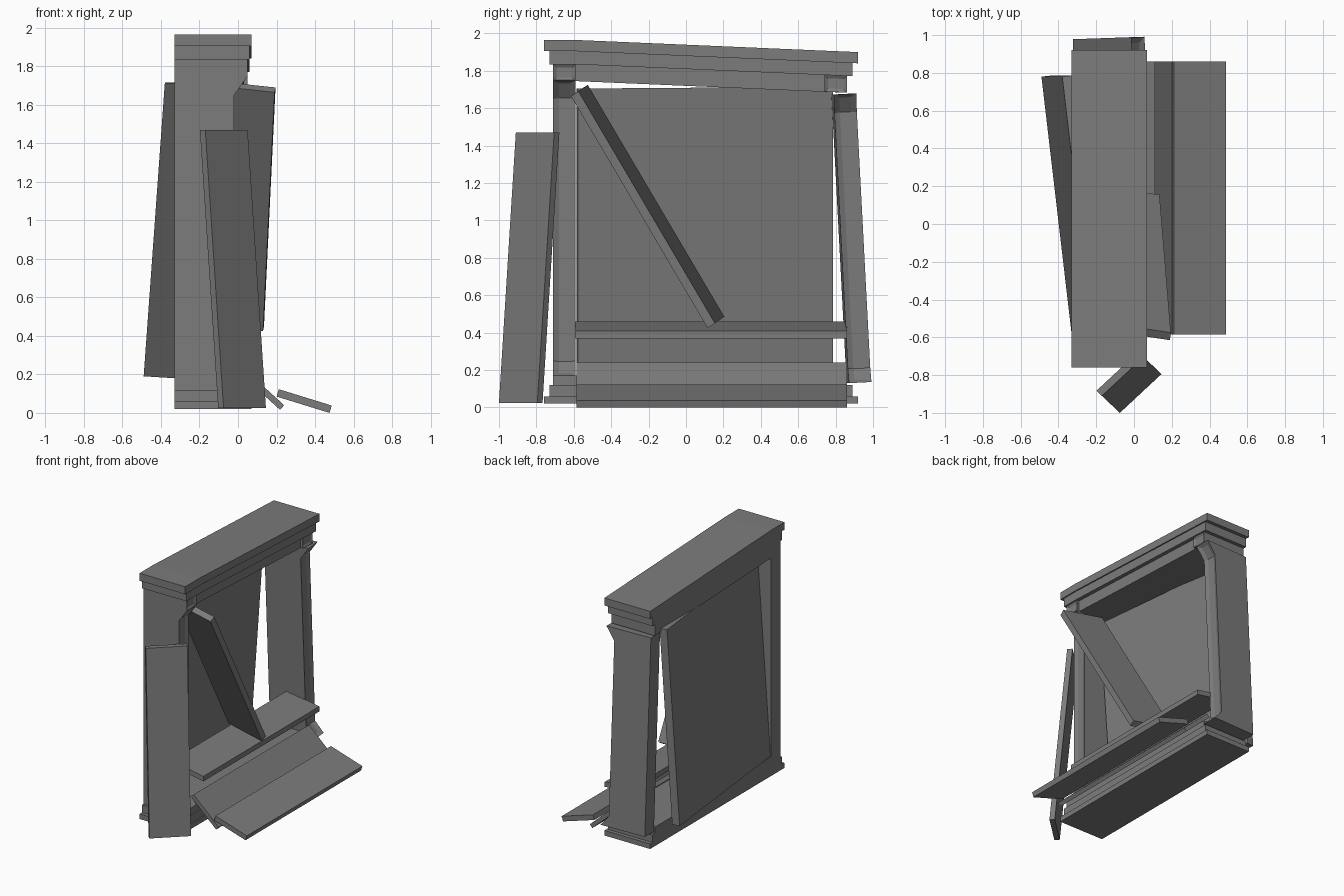
import bpy, bmesh, math
from mathutils import Vector, Matrix

if "Cube" in bpy.data.objects:
    bpy.data.objects.remove(bpy.data.objects["Cube"])

GREY = (0.2, 0.2, 0.2, 1)
mat = bpy.data.materials.new("worn grey")
mat.use_nodes = True
mat.diffuse_color = GREY
mat.node_tree.nodes["Principled BSDF"].inputs["Base Color"].default_value = GREY

BACK = -0.33


def finish(name, bm):
    bmesh.ops.recalc_face_normals(bm, faces=bm.faces)
    mesh = bpy.data.meshes.new(name)
    bm.to_mesh(mesh)
    bm.free()
    mesh.materials.append(mat)
    ob = bpy.data.objects.new(name, mesh)
    bpy.context.collection.objects.link(ob)
    return ob


def prism(profile, offset):
    """Extrude a closed 3D profile along an offset."""
    bm = bmesh.new()
    face = bm.faces.new([bm.verts.new(p) for p in profile])
    out = bmesh.ops.extrude_face_region(bm, geom=[face], use_keep_orig=True)
    moved = [g for g in out["geom"] if isinstance(g, bmesh.types.BMVert)]
    bmesh.ops.translate(bm, verts=moved, vec=offset)
    bmesh.ops.recalc_face_normals(bm, faces=bm.faces)
    return bm


def plank(name, corner, along, across, thick):
    """Skewed board from one corner and three edge vectors."""
    c, u, v = Vector(corner), Vector(along), Vector(across)
    return finish(name, prism([c, c + u, c + u + v, c + v], Vector(thick)))


def panel_inset(bm, border, depth):
    """Sink a panel into the faces that look along +x."""
    front = [f for f in bm.faces if f.normal.x > 0.5]
    bmesh.ops.inset_region(bm, faces=front, thickness=border, depth=-depth,
                           use_even_offset=True)


def sag(y):
    return 0.043 * max(0, y + 0.59)


def cornice(name, y0, y1, z0, z1, x1, inset=0):
    """Sagging slab, level over the near post."""
    ys = [y0, -0.59, y1] if y0 < -0.59 < y1 else [y0, y1]
    pts = [(BACK, y, z0 - sag(y)) for y in ys]
    pts += [(BACK, y, z1 - sag(y)) for y in reversed(ys)]
    bm = prism(pts, (x1 - BACK, 0, 0))
    if inset:
        panel_inset(bm, inset, 0.01)
    finish(name, bm)


# Stepped cornice with corner blocks
cornice("cornice_top", -0.76, 0.92, 1.905, 1.965, 0.07)
cornice("cornice_middle", -0.73, 0.89, 1.835, 1.906, 0.06)
cornice("lintel", -0.70, 0.85, 1.745, 1.836, 0.03)
cornice("near_capital_block", -0.71, -0.591, 1.746, 1.836, 0.05, 0.018)
cornice("far_capital_block", 0.74, 0.86, 1.746, 1.836, 0.05, 0.018)

# Stepped plinth
steps = [("plinth_bottom", -0.76, 0.92, 0.02, 0.06, 0.07),
         ("plinth_middle", -0.73, 0.89, 0.06, 0.12, 0.06),
         ("plinth_top", -0.71, 0.86, 0.12, 0.17, 0.05)]
for name, y0, y1, z0, z1, x1 in steps:
    plank(name, (BACK, y0, z0), (0, y1 - y0, 0), (x1 - BACK, 0, 0), (0, 0, z1 - z0))


# Side posts with flared ends and a sunken front panel
def post(name, height):
    pts = [(BACK, 0), (0.05, 0), (-0.02, 0.08), (-0.02, height - 0.1),
           (0.05, height), (BACK, height)]
    bm = prism([(x, 0, z) for x, z in pts], (0, 0.12, 0))
    panel_inset(bm, 0.03, 0.012)
    return finish(name, bm)


post("near_post", 1.58).location = (0, -0.71, 0.17)
far = post("far_post", 1.545)
far.matrix_world = (Matrix.Translation((0.01, 0.87, 0.13))
                    @ Matrix.Rotation(math.radians(2), 4, "Z")
                    @ Matrix.Rotation(math.radians(3), 4, "X"))

# Loose back panel and tilted shelf
plank("back_panel", (-0.33, -0.585, 0.18), (-0.16, 1.365, 0.01),
      (0.11, 0, 1.525), (0.06, 0.007, 0))
bm = bmesh.new()
bm.free()
plank("shelf", (0.11, -0.59, 0.37), (0, 1.45, 0), (-0.28, 0, 0.05), (0, 0, 0.04))

# Fallen shelf leaning diagonally inside
plank("diagonal_shelf", (0.19, -0.615, 1.665), (-0.06, 0.73, -1.24),
      (-0.33, 0.05, 0.035), (0.005, 0.04, 0.025))

# Side board leaning outside against the near post
plank("leaning_side_board", (-0.075, -1.0, 0.025), (-0.095, 0.09, 1.445),
      (0.22, 0.205, 0), (-0.028, 0.028, 0))

# Boards fallen on the ground
plank("slanted_floor_board", (0.24, -0.585, 0.04), (0, 1.445, 0),
      (-0.22, 0, 0.2), (-0.022, 0, -0.024))
plank("fallen_floor_board", (0.475, -0.585, 0.0), (0, 1.445, 0),
      (-0.275, 0, 0.085), (0.012, 0, 0.038))
